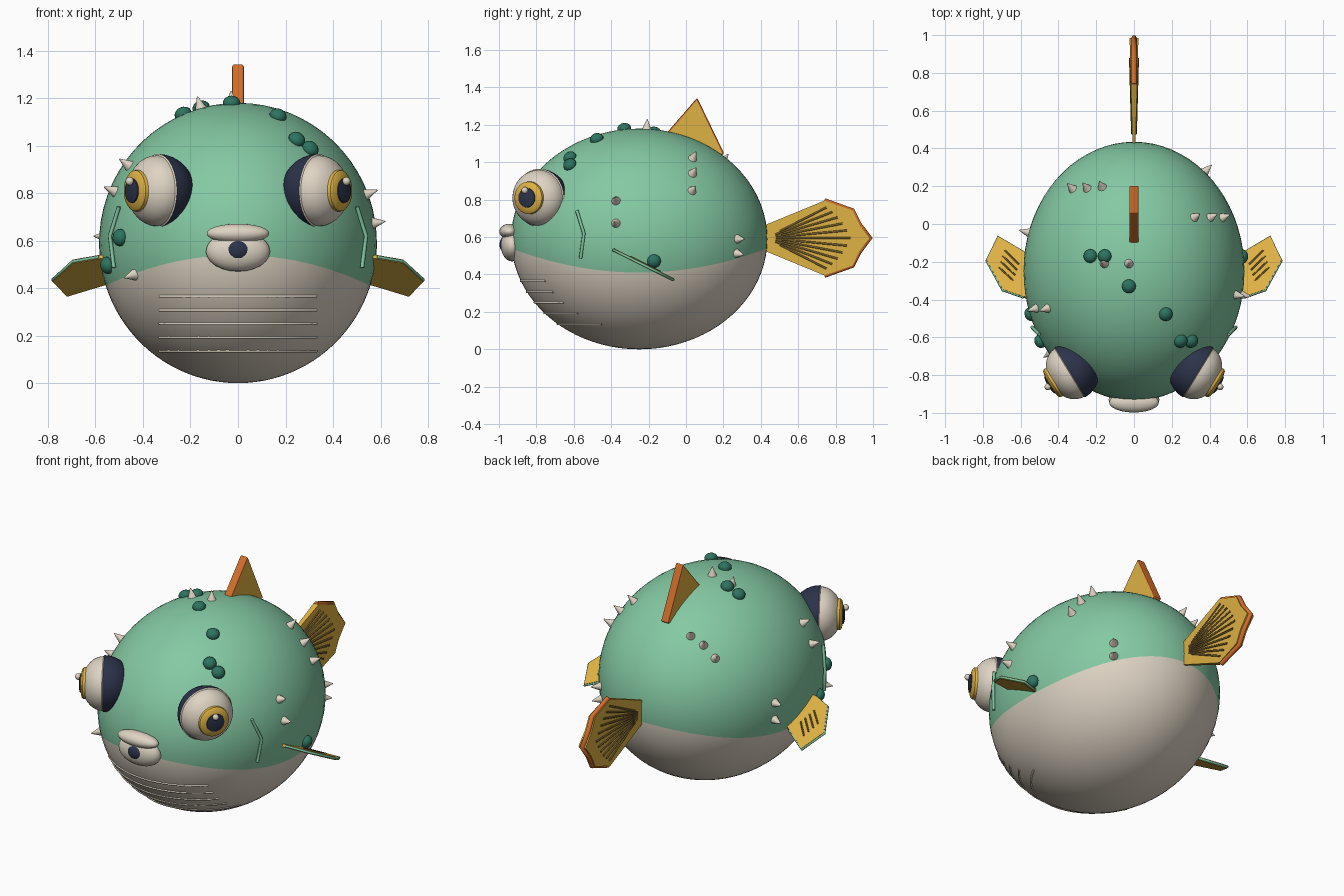
import bpy, bmesh, math
from mathutils import Vector

if "Cube" in bpy.data.objects:
    bpy.data.objects.remove(bpy.data.objects["Cube"])

C = Vector((0, -0.25, 0.59))        # body centre
R = Vector((0.585, 0.685, 0.59))    # body radii


def material(name, r, g, b):
    lin = [((c / 255 + 0.055) / 1.055) ** 2.4 for c in (r, g, b)]
    m = bpy.data.materials.new(name)
    m.diffuse_color = (*lin, 1)
    m.use_nodes = True
    m.node_tree.nodes["Principled BSDF"].inputs["Base Color"].default_value = m.diffuse_color
    return m


GREEN = material("skin green", 132, 201, 163)
CREAM = material("cream", 222, 212, 196)
NAVY = material("navy", 44, 51, 74)
YELLOW = material("fin yellow", 222, 178, 68)
ORANGE = material("rim orange", 210, 110, 44)
DARK = material("spot green", 46, 116, 96)
BROWN = material("ray brown", 112, 90, 42)


def finish(name, bm, mats, smooth=None):
    bmesh.ops.recalc_face_normals(bm, faces=bm.faces)
    me = bpy.data.meshes.new(name)
    bm.to_mesh(me)
    bm.free()
    for m in mats:
        me.materials.append(m)
    ob = bpy.data.objects.new(name, me)
    bpy.context.collection.objects.link(ob)
    if smooth:
        bpy.ops.object.select_all(action='DESELECT')
        ob.select_set(True)
        bpy.context.view_layer.objects.active = ob
        bpy.ops.object.shade_smooth_by_angle(angle=math.radians(smooth))
    return ob


def surface(p):
    """Nearest point along the ray from the body centre, and its normal."""
    d = Vector(p) - C
    k = math.sqrt(sum((d[i] / R[i]) ** 2 for i in range(3)))
    d /= k
    return C + d, Vector([d[i] / R[i] ** 2 for i in range(3)]).normalized()


def place(ob, loc, axis):
    ob.location = loc
    ob.rotation_mode = 'QUATERNION'
    ob.rotation_quaternion = Vector((0, 0, 1)).rotation_difference(Vector(axis))


def ellipsoid(name, loc, radii, mat, axis=(0, 0, 1), seg=24):
    bm = bmesh.new()
    bmesh.ops.create_uvsphere(bm, u_segments=seg, v_segments=seg // 2, radius=1)
    bmesh.ops.scale(bm, vec=radii, verts=bm.verts)
    ob = finish(name, bm, [mat], 60)
    place(ob, loc, axis)
    return ob


def lathe(bm, rows, seg, mat_of):
    """Skin between rings of points; mat_of gives the colour of each band."""
    rings = [[bm.verts.new(row(2 * math.pi * j / seg)) for j in range(seg)] for row in rows]
    for i in range(len(rings) - 1):
        for j in range(seg):
            k = (j + 1) % seg
            f = bm.faces.new((rings[i][j], rings[i][k], rings[i + 1][k], rings[i + 1][j]))
            f.material_index = mat_of(i)
    bmesh.ops.remove_doubles(bm, verts=bm.verts, dist=1e-5)


def tubes(name, paths, radius, mat):
    cu = bpy.data.curves.new(name, 'CURVE')
    cu.dimensions = '3D'
    cu.bevel_depth = radius
    cu.bevel_resolution = 1
    cu.use_fill_caps = True
    for path in paths:
        sp = cu.splines.new('POLY')
        sp.points.add(len(path) - 1)
        for pt, p in zip(sp.points, path):
            pt.co = (*p, 1)
    cu.materials.append(mat)
    ob = bpy.data.objects.new(name, cu)
    bpy.context.collection.objects.link(ob)
    bpy.ops.object.select_all(action='DESELECT')
    ob.select_set(True)
    bpy.context.view_layer.objects.active = ob
    bpy.ops.object.convert(target='MESH')


def plate(name, pts, offset, mats):
    """Closed slab around a flat outline; offset(p) is the half thickness."""
    bm = bmesh.new()
    a = [bm.verts.new(Vector(p) + offset(p)) for p in pts]
    b = [bm.verts.new(Vector(p) - offset(p)) for p in pts]
    bm.faces.new(a)
    bm.faces.new(b[::-1])
    for i in range(len(pts)):
        k = (i + 1) % len(pts)
        f = bm.faces.new((a[i], b[i], b[k], a[k]))
        f.material_index = len(mats) - 1
    return finish(name, bm, mats)


# body: latitudes are bent so that one ring follows the belly line
def body_row(t):
    def at(th):
        ph = 0.0
        for _ in range(12):
            ph = math.asin((-0.18 + 0.13 * (math.cos(ph) * math.sin(th)) ** 2) / R.z)
        lat = ph + t * (math.pi / 2 - ph if t > 0 else math.pi / 2 + ph)
        return C + Vector((R.x * math.cos(lat) * math.cos(th),
                           R.y * math.cos(lat) * math.sin(th), R.z * math.sin(lat)))
    return at


bm = bmesh.new()
lathe(bm, [body_row(i / 20) for i in range(-20, 21)], 72, lambda i: 0 if i >= 20 else 1)
finish("body", bm, [GREEN, CREAM], 60)

# belly creases
creases = []
for z in (0.365, 0.307, 0.25, 0.193, 0.135):
    path = []
    for i in range(-8, 9):
        x = 0.33 * i / 8
        q = 1 - (x / R.x) ** 2 - ((z - C.z) / R.z) ** 2
        path.append((x, C.y - R.y * math.sqrt(q), z))
    creases.append(path)
tubes("belly_creases", creases, 0.006, CREAM)

# mouth
ellipsoid("upper_lip", (0, -0.945, 0.63), (0.132, 0.053, 0.041), CREAM)
ellipsoid("lower_lip", (0, -0.93, 0.555), (0.135, 0.06, 0.085), CREAM)
ellipsoid("mouth_opening", (0, -0.965, 0.56), (0.055, 0.032, 0.045), NAVY)

# eyes: socket, white, iris and pupil turned around one axis
EYE = [(0.155 * math.cos(a), 0.155 * math.sin(a), 0)
       for a in [math.radians(-90 + 10 * i) for i in range(10)]]
EYE += [(0.149 * math.cos(a), 0.005 + 0.115 * math.sin(a), 1)
        for a in [math.radians(9 * i) for i in range(7)]]
EYE += [(0.086, 0.112, 2), (0.078, 0.12, 2), (0.052, 0.126, 2),
        (0.051, 0.131, 3), (0.03, 0.136, 3), (0.0, 0.138, 3)]


def eye_row(r, h):
    return lambda th: Vector((r * math.cos(th), r * math.sin(th), h))


for s, side in ((-1, "left"), (1, "right")):
    bm = bmesh.new()
    lathe(bm, [eye_row(r, h) for r, h, m in EYE], 40, lambda i: EYE[i + 1][2])
    eye = finish(side + "_eye", bm, [NAVY, CREAM, YELLOW, NAVY], 35)
    place(eye, (s * 0.338, -0.785, 0.81), (s * 0.85, -0.52, 0.0))
    ellipsoid(side + "_eye_glint", (s * 0.456, -0.862, 0.85), (0.018, 0.018, 0.018), CREAM, seg=12)

    # gill mark
    gill = [surface((s * x, y, z)) for x, y, z in
            ((0.5, -0.585, 0.742), (0.54, -0.548, 0.62), (0.52, -0.564, 0.487))]
    tubes(side + "_gill", [[p + n * 0.012 for p, n in gill]], 0.009, GREEN)

    # pectoral fin, tilted down towards the back
    def fin(x, y, up=0.0):
        return Vector((s * x, y, 0.53 - 0.5 * (y + 0.385) + up))
    outline = [(0.5, -0.4), (0.585, -0.388), (0.695, -0.35), (0.78, -0.195),
               (0.72, -0.068), (0.58, -0.153), (0.5, -0.2)]
    plate(side + "_pectoral_fin", [fin(*p) for p in outline],
          lambda p: Vector((0, 0.004, 0.008)), [YELLOW])
    tubes(side + "_pectoral_rim", [[fin(*p) for p in outline[1:6]]], 0.007, GREEN)
    tubes(side + "_pectoral_rays",
          [[fin(0.61 + 0.01 * i, -0.215 - 0.028 * i, 0.009),
            fin(0.685 + 0.01 * i, -0.14 - 0.03 * i, 0.009)] for i in range(4)], 0.005, BROWN)

# dorsal fin with orange edge
dorsal = plate("dorsal_fin", [(0, -0.105, 1.155), (0, 0.06, 1.345), (0, 0.205, 1.045), (0, 0.1, 1.0)],
               lambda p: Vector((0.025, 0, 0)), [YELLOW, ORANGE])
bev = dorsal.modifiers.new("soft edge", 'BEVEL')
bev.width = 0.008
bev.segments = 2
bev.material = 1


# tail fin, thicker towards the trailing edge
def tail_half(p):
    return Vector((0.008 + 0.028 * (p[1] - 0.43), 0, 0))


half = [(0, 0.4, 0.06), (0, 0.74, 0.2), (0, 0.89, 0.147), (0, 0.925, 0.075), (0, 0.985, 0)]
tail = [(x, y, 0.595 + z) for x, y, z in half]
tail += [(x, y, 0.595 - z) for x, y, z in half[-2::-1]]
plate("tail_fin", tail, tail_half, [YELLOW])
tubes("tail_rim", [tail[1:-1]], 0.015, ORANGE)
rays = []
for s in (-1, 1):
    for i in range(-5, 6):
        a = math.radians(5.4 * i)
        ends = [(0, 0.43 + r * math.cos(a), 0.595 + r * math.sin(a))
                for r in (0.05 + 0.03 * (i % 2), 0.45 - 0.018 * abs(i))]
        rays.append([Vector(p) + s * tail_half(p) for p in ends])
tubes("tail_rays", rays, 0.006, BROWN)

# skin spots
for p in ((-0.23, -0.17, 1.13), (-0.155, -0.17, 1.16), (-0.027, -0.33, 1.18),
          (0.17, -0.48, 1.13), (0.25, -0.625, 1.03), (0.307, -0.625, 0.99),
          (0.58, -0.17, 0.47), (-0.555, -0.48, 0.495), (-0.5, -0.625, 0.613)):
    loc, n = surface(p)
    ellipsoid("spot", loc + n * 0.005, (0.037, 0.037, 0.03), DARK, n, 16)

# spikes
for p in ((-0.335, 0.2, 0.92), (-0.255, 0.2, 0.98), (-0.17, 0.2, 1.01), (0.32, 0.035, 1.02),
          (0.405, 0.035, 0.94), (0.47, 0.035, 0.85), (-0.155, -0.21, 1.15), (-0.027, -0.21, 1.18),
          (0.37, 0.27, 0.59), (0.37, 0.27, 0.513), (-0.56, -0.045, 0.617), (-0.56, -0.045, 0.515),
          (-0.525, -0.45, 0.81), (-0.465, -0.45, 0.92), (0.54, -0.375, 0.795), (0.57, -0.375, 0.674),
          (-0.44, -0.68, 0.455)):
    loc, n = surface(p)
    bm = bmesh.new()
    bmesh.ops.create_cone(bm, cap_ends=True, segments=12, radius1=0.028, radius2=0.002, depth=0.062)
    place(finish("spike", bm, [CREAM], 40), loc + n * 0.021, n)
